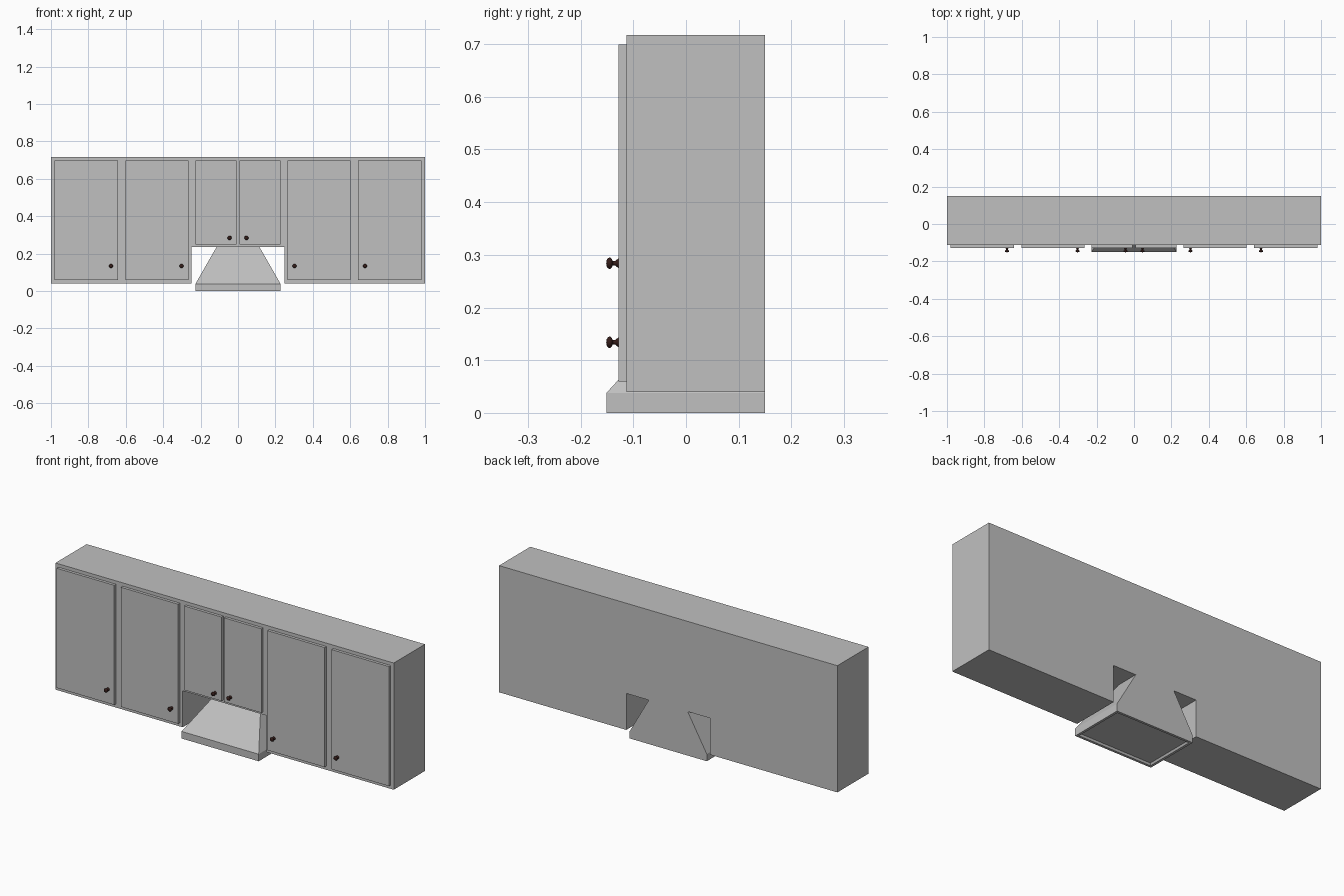
import bpy, bmesh, math
from mathutils import Matrix

if "Cube" in bpy.data.objects:
    bpy.data.objects.remove(bpy.data.objects["Cube"])


def material(name, rgb):
    m = bpy.data.materials.new(name)
    m.diffuse_color = (*rgb, 1)
    m.use_nodes = True
    m.node_tree.nodes["Principled BSDF"].inputs["Base Color"].default_value = m.diffuse_color
    return m


GREY = material("cabinet grey", (0.53, 0.53, 0.53))
BROWN = material("dark brown", (0.035, 0.012, 0.010))


def finish(bm, name, mat):
    bmesh.ops.recalc_face_normals(bm, faces=bm.faces[:])
    me = bpy.data.meshes.new(name)
    bm.to_mesh(me)
    bm.free()
    me.materials.append(mat)
    ob = bpy.data.objects.new(name, me)
    bpy.context.collection.objects.link(ob)
    return ob


def extrude_front(name, outline, y0, y1, mat):
    """Extrude an (x, z) outline from y0 to y1."""
    bm = bmesh.new()
    face = bm.faces.new([bm.verts.new((x, y0, z)) for x, z in outline])
    geo = bmesh.ops.extrude_face_region(bm, geom=[face])["geom"]
    moved = [v for v in geo if isinstance(v, bmesh.types.BMVert)]
    bmesh.ops.translate(bm, verts=moved, vec=(0, y1 - y0, 0))
    return finish(bm, name, mat)


BACK, FRONT, DOOR = 0.15, -0.113, -0.128

# Cabinet body with a notch for the hood
half = [(0.248, 0.235), (0.248, 0.04), (1, 0.04), (1, 0.717)]
extrude_front("cabinet_body", half + [(-x, z) for x, z in reversed(half)], FRONT, BACK, GREY)


def knob(name, x, z):
    profile = [(0.009, 0), (0.008, 0.002), (0.0045, 0.006), (0.0045, 0.011), (0.009, 0.0135),
               (0.011, 0.0165), (0.010, 0.020), (0.006, 0.0225), (0, 0.0235)]
    bm = bmesh.new()
    vs = [bm.verts.new((r, -d, 0)) for r, d in profile]
    edges = [bm.edges.new(p) for p in zip(vs, vs[1:])]
    bmesh.ops.spin(bm, geom=vs + edges, cent=(0, 0, 0), axis=(0, 1, 0),
                   angle=math.tau, steps=20)
    bmesh.ops.remove_doubles(bm, verts=bm.verts[:], dist=1e-5)
    bmesh.ops.translate(bm, verts=bm.verts[:], vec=(x, DOOR, z))
    ob = finish(bm, name, BROWN)
    bpy.context.view_layer.objects.active = ob
    ob.select_set(True)
    bpy.ops.object.shade_smooth_by_angle(angle=math.radians(50))
    ob.select_set(False)


# Doors and knobs: inner x, outer x, bottom z, knob x, knob z
DOORS = {"short": (0.008, 0.228, 0.25, 0.045, 0.284),
         "inner": (0.264, 0.602, 0.06, 0.302, 0.134),
         "outer": (0.642, 0.982, 0.06, 0.679, 0.134)}
for side, s in (("left", -1), ("right", 1)):
    for kind, (x0, x1, z0, kx, kz) in DOORS.items():
        extrude_front(f"{kind}_door_{side}",
                      [(s * x0, z0), (s * x1, z0), (s * x1, 0.699), (s * x0, 0.699)],
                      DOOR, FRONT, GREY)
        knob(f"{kind}_knob_{side}", s * kx, kz)

# Range hood: lip, tapered canopy and recessed underside
bm = bmesh.new()
rings = []
for hw, y0, z in ((0.228, -0.151, 0), (0.228, -0.151, 0.038), (0.115, 0.03, 0.235)):
    rings.append([bm.verts.new(p) for p in
                  ((-hw, y0, z), (hw, y0, z), (hw, BACK, z), (-hw, BACK, z))])
for a, b in zip(rings, rings[1:]):
    for i in range(4):
        j = (i + 1) % 4
        bm.faces.new((a[i], a[j], b[j], b[i]))
bm.faces.new(rings[-1])
bottom = bm.faces.new(rings[0][::-1])
bmesh.ops.recalc_face_normals(bm, faces=bm.faces[:])
bmesh.ops.inset_region(bm, faces=[bottom], thickness=0.018)
bmesh.ops.inset_region(bm, faces=[bottom], thickness=0.008, depth=-0.01)
finish(bm, "range_hood", GREY)
